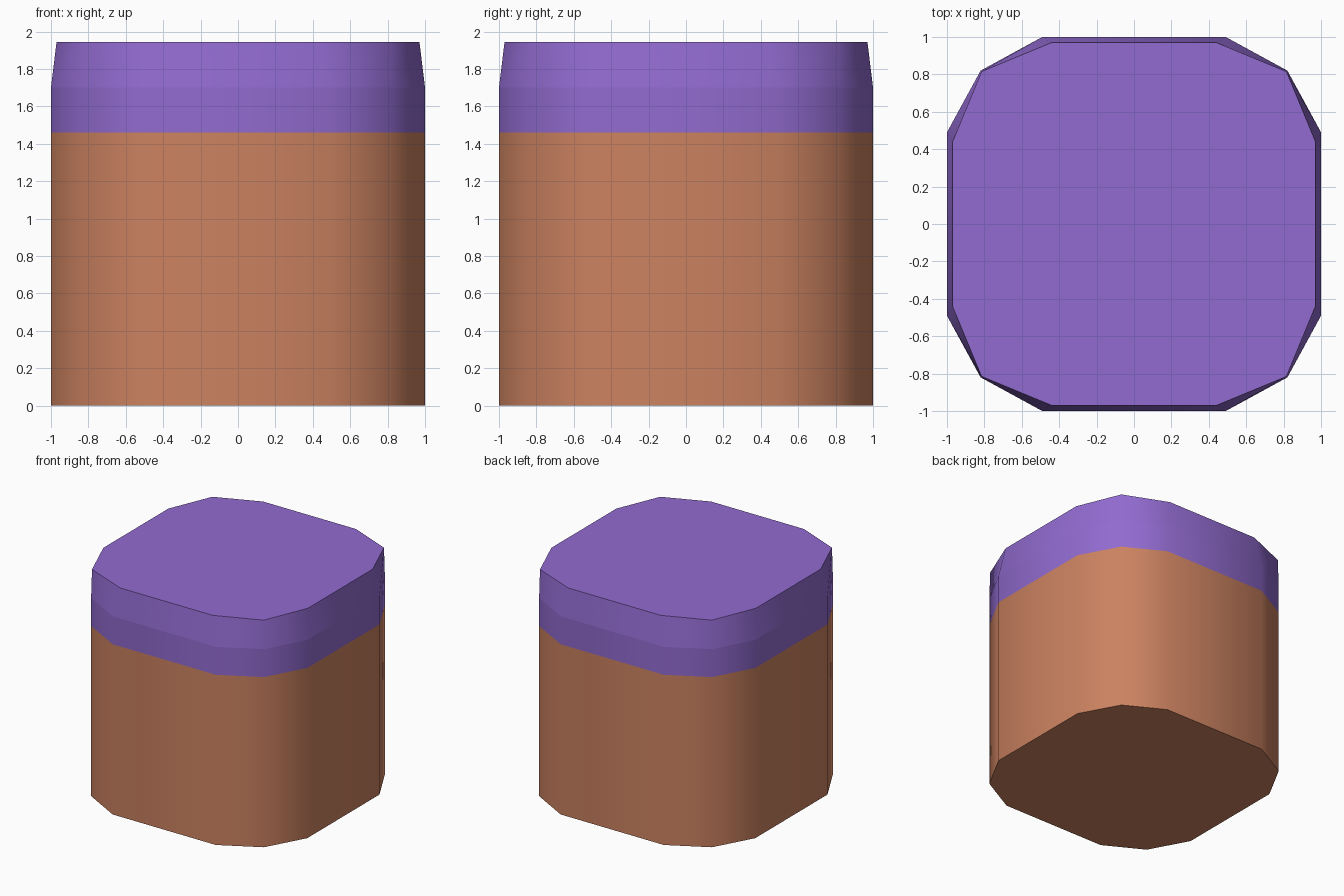
import bpy, bmesh

if "Cube" in bpy.data.objects:
    bpy.data.objects.remove(bpy.data.objects["Cube"])


def material(name, rgb):
    m = bpy.data.materials.new(name)
    m.diffuse_color = (*rgb, 1)
    m.use_nodes = True
    m.node_tree.nodes["Principled BSDF"].inputs["Base Color"].default_value = m.diffuse_color
    return m


def outline(side, end, corner):
    """Twelve-sided rounded square, counter-clockwise."""
    quarter = [(side, -end), (side, end), (corner, corner)]
    pts = []
    for _ in range(4):
        pts += quarter
        quarter = [(-y, x) for x, y in quarter]
    return pts


def stack(name, rings, mat, cap_bottom, cap_top, sharp_z=None):
    bm = bmesh.new()
    loops = [[bm.verts.new((x, y, z)) for x, y in pts] for z, pts in rings]
    n = len(loops[0])
    for low, high in zip(loops, loops[1:]):
        for i in range(n):
            j = (i + 1) % n
            bm.faces.new((low[i], low[j], high[j], high[i])).smooth = True
    if cap_bottom:
        bm.faces.new(loops[0][::-1])
    if cap_top:
        bm.faces.new(loops[-1])
    # Caps and the lid crease stay crisp; the rounded corners are smooth
    for e in bm.edges:
        a, b = e.verts
        if abs(a.co.z - b.co.z) < 1e-4:
            e.smooth = False
    mesh = bpy.data.meshes.new(name)
    bm.to_mesh(mesh)
    bm.free()
    mesh.materials.append(mat)
    ob = bpy.data.objects.new(name, mesh)
    bpy.context.collection.objects.link(ob)
    return ob


clay = material("terracotta", (0.60, 0.223, 0.117))
purple = material("purple", (0.285, 0.147, 0.63))

wall = outline(1.0, 0.49, 0.82)
top = outline(0.97, 0.44, 0.815)

# Jar body, open where the lid continues it
stack("jar_body", [(0, wall), (1.46, wall)], clay, True, False)
# Lid: straight band, then a slightly tapered upper band
stack("jar_lid", [(1.46, wall), (1.70, wall), (1.945, top)], purple, False, True)
